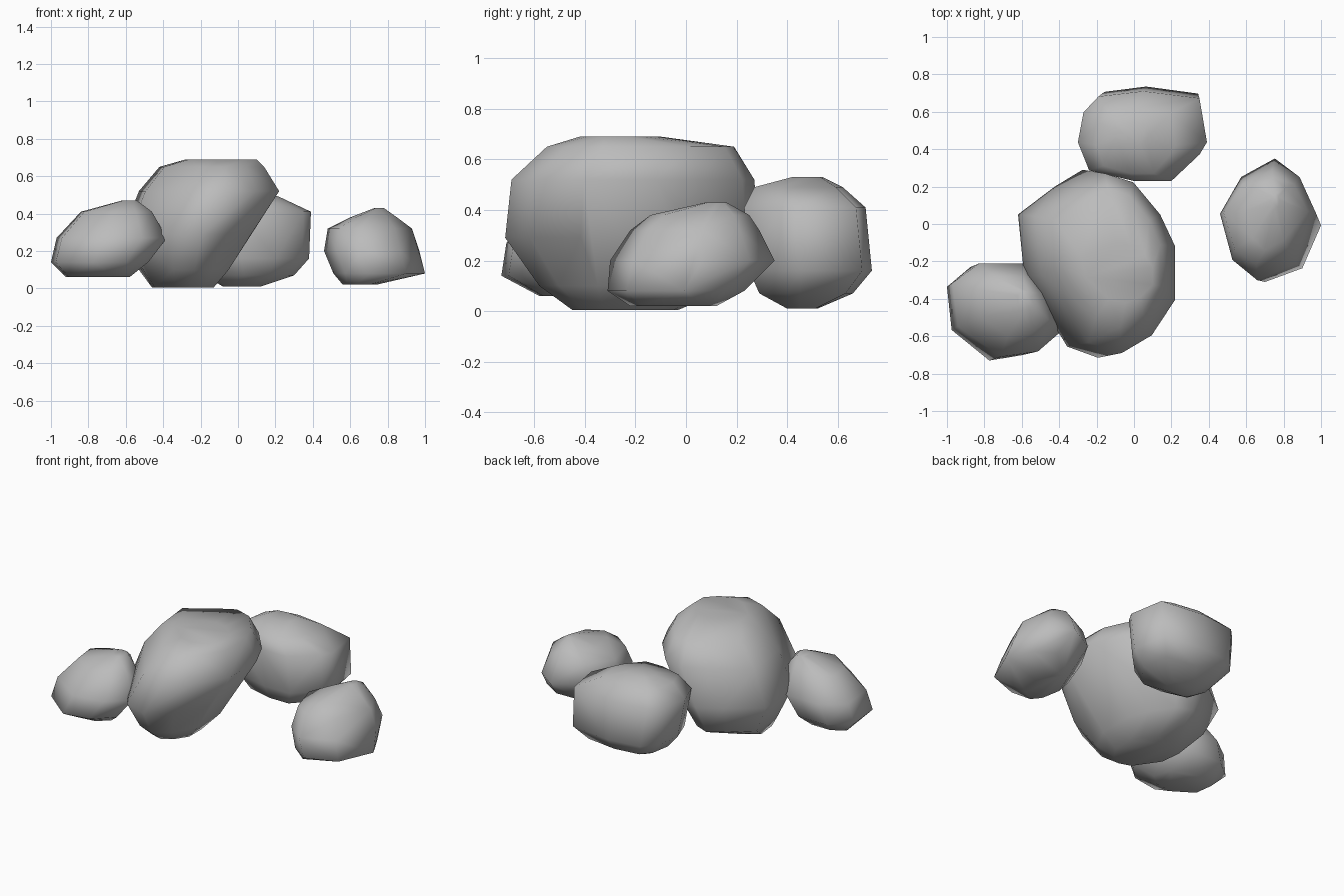
import bpy
import bmesh

cube = bpy.data.objects.get("Cube")
if cube:
    bpy.data.objects.remove(cube, do_unlink=True)

# One plain stone colour
stone = bpy.data.materials.new("stone grey")
stone.use_nodes = True
colour = (0.5, 0.5, 0.5, 1.0)
stone.diffuse_color = colour
stone.node_tree.nodes["Principled BSDF"].inputs["Base Color"].default_value = colour


def rock(name, plan, levels):
    """Stack the plan outline, fitted to each level's extents, and wrap a hull round it.

    Each level is (z, x min, x max, y min, y max).
    """
    xs, ys = zip(*plan)
    left, front = min(xs), min(ys)
    width, depth = max(xs) - left, max(ys) - front
    bm = bmesh.new()
    for z, x0, x1, y0, y1 in levels:
        for x, y in plan:
            u, v = (x - left) / width, (y - front) / depth
            bm.verts.new((x0 + u * (x1 - x0), y0 + v * (y1 - y0), z))
    result = bmesh.ops.convex_hull(bm, input=bm.verts[:])
    unused = [v for v in result["geom_interior"] if isinstance(v, bmesh.types.BMVert)]
    bmesh.ops.delete(bm, geom=unused, context="VERTS")
    bmesh.ops.recalc_face_normals(bm, faces=bm.faces[:])
    for face in bm.faces:
        face.smooth = True
    mesh = bpy.data.meshes.new(name)
    bm.to_mesh(mesh)
    bm.free()
    mesh.materials.append(stone)
    obj = bpy.data.objects.new(name, mesh)
    bpy.context.collection.objects.link(obj)
    return obj


# Large leaning boulder in the middle
rock("main_boulder",
     [(-.62, .06), (-.58, -.27), (-.3, -.65), (-.1, -.71), (.08, -.61), (.22, -.41),
      (.22, -.11), (.13, .07), (-.03, .25), (-.2, .3), (-.38, .21)],
     [(.005, -.46, -.13, -.45, -.03),
      (.1, -.53, -.05, -.58, .2),
      (.29, -.62, .07, -.715, .29),
      (.52, -.53, .22, -.69, .27),
      (.65, -.42, .14, -.55, .19),
      (.69, -.28, .1, -.42, -.1)])

# Low rock at the front
rock("front_rock",
     [(-1, -.32), (-.85, -.21), (-.6, -.21), (-.45, -.36), (-.38, -.58),
      (-.52, -.7), (-.73, -.73), (-.97, -.56)],
     [(.06, -.92, -.58, -.58, -.32),
      (.14, -1, -.48, -.73, -.23),
      (.27, -.97, -.38, -.71, -.21),
      (.41, -.84, -.46, -.6, -.28),
      (.47, -.62, -.54, -.46, -.36)])

# Rounded rock behind the boulder
rock("back_rock",
     [(-.3, .45), (-.27, .62), (-.19, .71), (.05, .74), (.35, .7), (.39, .45),
      (.35, .38), (.2, .23), (0, .23), (-.24, .29)],
     [(.01, -.08, .12, .4, .52),
      (.07, -.18, .3, .29, .66),
      (.16, -.26, .38, .25, .735),
      (.41, -.3, .39, .23, .71),
      (.49, -.2, .22, .27, .62),
      (.53, -.1, .08, .42, .54)])

# Separate rock off to the side
rock("side_rock",
     [(.46, .05), (.58, .25), (.77, .35), (.91, .25), (1, .06), (.89, -.22),
      (.67, -.31), (.53, -.2)],
     [(.02, .56, .74, -.22, .12),
      (.08, .51, 1, -.31, .23),
      (.2, .46, .97, -.3, .35),
      (.32, .48, .93, -.22, .29),
      (.38, .6, .85, -.14, .25),
      (.43, .73, .78, .08, .16)])
